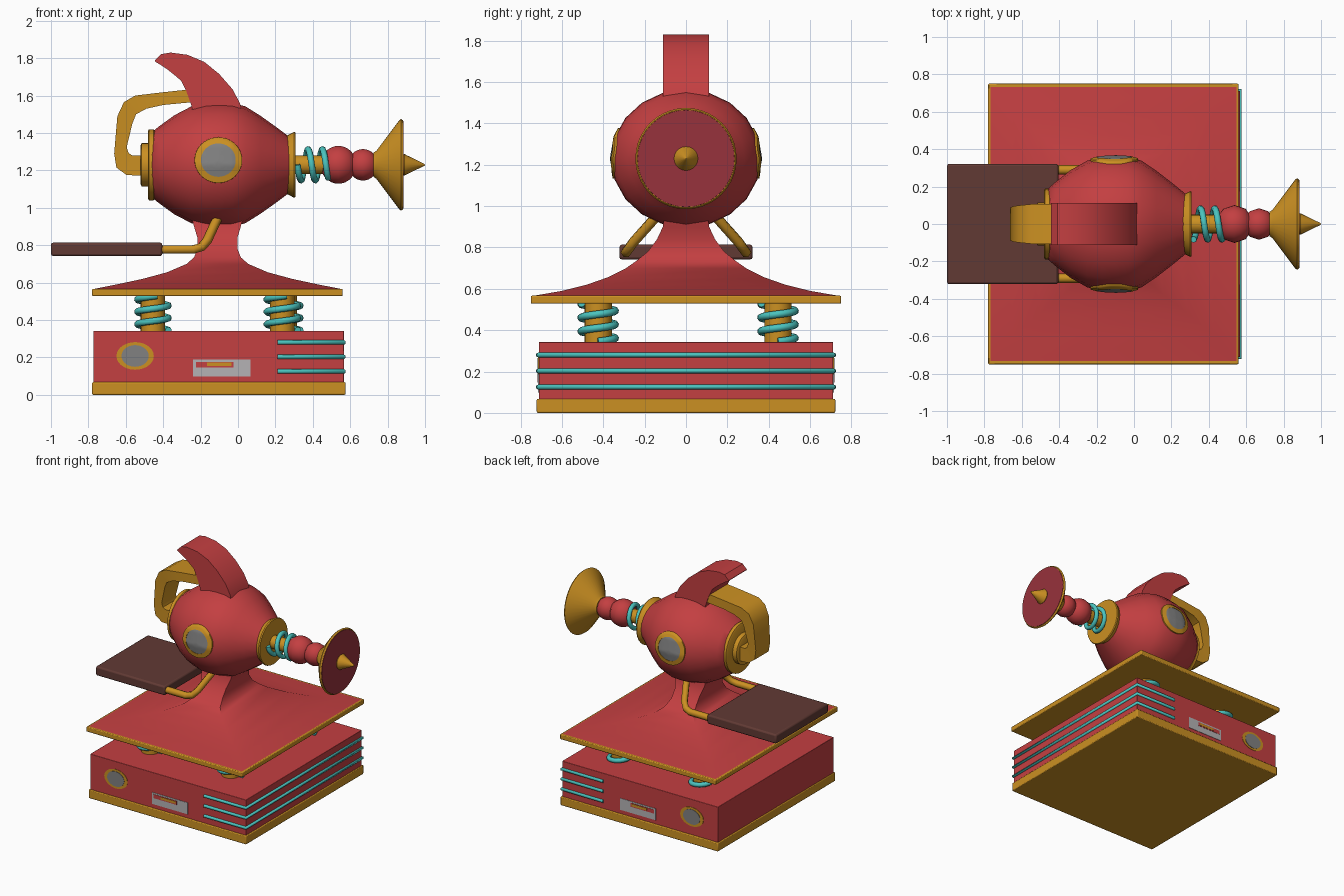
import bpy, bmesh, math
from mathutils import Vector
from mathutils.bvhtree import BVHTree

if "Cube" in bpy.data.objects:
    bpy.data.objects.remove(bpy.data.objects["Cube"])


def material(name, rgb):
    m = bpy.data.materials.new(name)
    m.diffuse_color = (*rgb, 1)
    m.use_nodes = True
    m.node_tree.nodes["Principled BSDF"].inputs["Base Color"].default_value = m.diffuse_color
    return m


RED = material("red", (0.55, 0.05, 0.053))
DARK = material("dark red", (0.31, 0.032, 0.045))
GOLD = material("gold", (0.60, 0.28, 0.016))
TEAL = material("teal", (0.07, 0.55, 0.52))
BROWN = material("brown", (0.12, 0.042, 0.034))
GREY = material("grey", (0.22, 0.22, 0.22))
PALE = material("pale grey", (0.46, 0.45, 0.46))
AXIS_Z = 1.23   # height of the body's long axis
BODY_X = -0.11  # centre of body and neck


def finish(name, bm, mat, angle=35):
    bmesh.ops.recalc_face_normals(bm, faces=bm.faces)
    me = bpy.data.meshes.new(name)
    bm.to_mesh(me)
    bm.free()
    me.materials.append(mat)
    me.shade_smooth()
    me.set_sharp_from_angle(angle=math.radians(angle))
    ob = bpy.data.objects.new(name, me)
    bpy.context.collection.objects.link(ob)
    return ob


def loft(name, rings, mat, angle=35, caps=True):
    """Skin a row of equal rings of points."""
    bm = bmesh.new()
    rows = [[bm.verts.new(p) for p in ring] for ring in rings]
    n = len(rows[0])
    for a, b in zip(rows, rows[1:]):
        for i in range(n):
            j = (i + 1) % n
            bm.faces.new((a[i], a[j], b[j], b[i]))
    if caps:
        bm.faces.new(rows[0])
        bm.faces.new(rows[-1])
    return finish(name, bm, mat, angle)


def lathe(name, profile, mat, seg=32, wide=1.0, angle=35):
    """Turn (x, radius) points about the body axis."""
    turn = [2 * math.pi * i / seg for i in range(seg)]
    return loft(name, [[(x, r * wide * math.cos(t), AXIS_Z + r * math.sin(t)) for t in turn]
                       for x, r in profile], mat, angle)


def box(name, x0, x1, hy, z0, z1, mat, bevel=0.006):
    ob = loft(name, [[(x0, -hy, z), (x1, -hy, z), (x1, hy, z), (x0, hy, z)] for z in (z0, z1)], mat)
    mod = ob.modifiers.new("bevel", 'BEVEL')
    mod.width, mod.segments = bevel, 2
    return ob


def ribbon(name, pairs, mat, angle=35):
    """Bar with (outer x, outer z, inner x, inner z, half width) sections."""
    return loft(name, [[(a, -w, b), (a, w, b), (c, w, d), (c, -w, d)] for a, b, c, d, w in pairs], mat, angle)


def tube(name, pts, radius, mat, res=2):
    cu = bpy.data.curves.new(name, 'CURVE')
    cu.dimensions = '3D'
    cu.bevel_depth, cu.bevel_resolution, cu.use_fill_caps = radius, res, True
    sp = cu.splines.new('POLY')
    sp.points.add(len(pts) - 1)
    for p, co in zip(sp.points, pts):
        p.co = (*co, 1)
    cu.materials.append(mat)
    ob = bpy.data.objects.new(name, cu)
    bpy.context.collection.objects.link(ob)
    return ob


def plate(name, outline, y0, y1, mat):
    return loft(name, [[(x, y, z) for x, z in outline] for y in (y0, y1)], mat)


def ellipse(cx, cz, rx, rz, n=28):
    return [(cx + rx * math.cos(2 * math.pi * i / n), cz + rz * math.sin(2 * math.pi * i / n)) for i in range(n)]


def rect(x0, x1, z0, z1):
    return [(x0, z0), (x1, z0), (x1, z1), (x0, z1)]


# Base
box("base_plate", -0.78, 0.575, 0.722, 0.0, 0.068, GOLD)
box("base_box", -0.773, 0.567, 0.712, 0.06, 0.342, RED, 0.003)
for k, z in enumerate((0.125, 0.203, 0.28)):
    tube(f"base_strip_{k}", [(0.21, -0.714, z), (0.567, -0.714, z), (0.567, 0.714, z), (0.21, 0.714, z)],
         0.012, TEAL)

# Painted details on both long sides of the base
for s, side in ((-1, "front"), (1, "back")):
    y = s * 0.712
    plate(f"{side}_base_window_rim", ellipse(-0.55, 0.208, 0.10, 0.074), y, y + s * 0.003, GOLD)
    plate(f"{side}_base_window", ellipse(-0.55, 0.208, 0.073, 0.058), y, y + s * 0.006, GREY)
    plate(f"{side}_panel", rect(-0.24, 0.067, 0.098, 0.188), y, y + s * 0.003, PALE)
    plate(f"{side}_panel_slot", rect(-0.225, -0.025, 0.147, 0.177), y, y + s * 0.005, RED)
    plate(f"{side}_panel_bar", rect(-0.165, -0.035, 0.154, 0.172), y, y + s * 0.007, GOLD)

# Spring posts between base and platform
for x, y, label in ((-0.455, -0.425, "a"), (0.237, -0.425, "b"), (-0.455, 0.445, "c"), (0.25, 0.445, "d")):
    circle = ellipse(x, y, 0.066, 0.066, 20)
    loft(f"spring_post_{label}", [[(px, py, z) for px, py in circle] for z in (0.33, 0.54)], GOLD)
    coil = [(x + 0.083 * math.cos(t), y + 0.083 * math.sin(t), 0.345 + 0.066 * t / (2 * math.pi))
            for t in (2 * math.pi * i / 24 for i in range(68))]
    tube(f"spring_{label}", coil, 0.018, TEAL)

# Platform and flared neck
box("platform", -0.78, 0.56, 0.75, 0.528, 0.567, GOLD)
neck = [(0.565, 0.667, 0.745), (0.59, 0.54, 0.60), (0.62, 0.40, 0.48), (0.655, 0.27, 0.38), (0.70, 0.165, 0.29),
        (0.735, 0.125, 0.24), (0.78, 0.107, 0.185), (0.84, 0.107, 0.14), (0.90, 0.125, 0.112), (0.96, 0.14, 0.105)]
loft("neck", [[(BODY_X + sx * hx, sy * hy, z) for sx, sy in ((-1, -1), (1, -1), (1, 1), (-1, 1))]
              for z, hx, hy in neck], RED, 50)

# Body
body = lathe("body", [(-0.46, 0.175), (-0.42, 0.207), (-0.34, 0.265), (-0.25, 0.312), (-0.17, 0.331),
                      (-0.10, 0.334), (-0.03, 0.331), (0.04, 0.312), (0.12, 0.262), (0.20, 0.205), (0.28, 0.145)],
             RED, 20, 1.085, 50)
tree = BVHTree.FromPolygons([v.co.copy() for v in body.data.vertices],
                            [tuple(p.vertices) for p in body.data.polygons])


def body_ring(side, radius, lift):
    """Ring of points laid on the side of the body."""
    pts = []
    for x, z in ellipse(-0.105, 1.255, radius, radius * 0.96, 40):
        hit = tree.ray_cast(Vector((x, side * 2, z)), Vector((0, -side, 0)))[0]
        pts.append((x, hit.y + side * lift, z))
    return pts


for s, side in ((-1, "front"), (1, "back")):
    loft(f"{side}_body_window", [body_ring(s, r, 0.006) for r in (0.005, 0.03, 0.05, 0.07, 0.085, 0.094)],
         GREY, 60)
    loft(f"{side}_body_window_rim", [body_ring(s, r, h) for r, h in
                                     ((0.093, -0.005), (0.093, 0.009), (0.11, 0.009), (0.127, 0.009),
                                      (0.128, -0.005))], GOLD, 60, caps=False)

# Rear collars
lathe("rear_collar", [(-0.482, 0.178), (-0.476, 0.19), (-0.452, 0.19), (-0.442, 0.182)], GOLD)
lathe("rear_cap", [(-0.522, 0.10), (-0.515, 0.116), (-0.47, 0.116)], GOLD)

# Nose collar, rod and spring
lathe("nose_collar", [(0.255, 0.153), (0.265, 0.158), (0.30, 0.176), (0.308, 0.172)], GOLD)
lathe("nose_rod", [(0.30, 0.05), (0.50, 0.05)], GOLD, 20)
tube("nose_spring", [(0.318 + 0.076 * t / (2 * math.pi), -0.083 * math.cos(t), AXIS_Z - 0.083 * math.sin(t))
                     for t in (2 * math.pi * i / 24 for i in range(53))], 0.017, TEAL)

# Nose beads
for k, (x, r) in enumerate(((0.537, 0.101), (0.668, 0.084))):
    bm = bmesh.new()
    bmesh.ops.create_uvsphere(bm, u_segments=10, v_segments=16, radius=r)
    bmesh.ops.translate(bm, vec=(x, 0, AXIS_Z), verts=bm.verts)
    finish(f"nose_bead_{k}", bm, RED, 60)

# Dish with dark face and pointed tip
lathe("dish", [(0.725, 0.065), (0.74, 0.075), (0.862, 0.238), (0.872, 0.245), (0.882, 0.238), (0.88, 0.23)], GOLD, 40)
lathe("dish_face", [(0.875, 0.236), (0.884, 0.234)], DARK, 40)
lathe("dish_tip", [(0.875, 0.05), (0.89, 0.058), (0.90, 0.052), (0.995, 0.006), (1.0, 0.001)], GOLD, 20)

# Curved fin
ribbon("fin", [(a, b, c, d, 0.112) for a, b, c, d in (
    (0.03, 1.48, -0.235, 1.48), (0.01, 1.56, -0.25, 1.55), (-0.03, 1.635, -0.275, 1.62),
    (-0.10, 1.715, -0.305, 1.68), (-0.18, 1.78, -0.34, 1.71), (-0.27, 1.818, -0.375, 1.738),
    (-0.36, 1.83, -0.415, 1.765), (-0.41, 1.822, -0.435, 1.777), (-0.445, 1.787, -0.445, 1.783))], RED)

# Rear handle
ribbon("handle", [
    (-0.22, 1.637, -0.22, 1.567, 0.108), (-0.40, 1.618, -0.40, 1.55, 0.108), (-0.55, 1.60, -0.49, 1.53, 0.106),
    (-0.61, 1.565, -0.545, 1.50, 0.10), (-0.645, 1.49, -0.565, 1.45, 0.095), (-0.662, 1.29, -0.595, 1.325, 0.088),
    (-0.65, 1.215, -0.585, 1.293, 0.086), (-0.595, 1.175, -0.565, 1.28, 0.085),
    (-0.50, 1.172, -0.50, 1.28, 0.085)], GOLD)

# Seat and its two brackets
box("seat", -1.0, -0.405, 0.322, 0.742, 0.814, BROWN, 0.012)
for s, side in ((-1, "front"), (1, "back")):
    tube(f"{side}_seat_bracket", [(-0.43, s * 0.29, 0.777), (-0.24, s * 0.29, 0.777), (-0.195, s * 0.28, 0.79),
                                  (-0.165, s * 0.255, 0.825), (-0.10, s * 0.13, 0.965)], 0.026, GOLD, 1)
